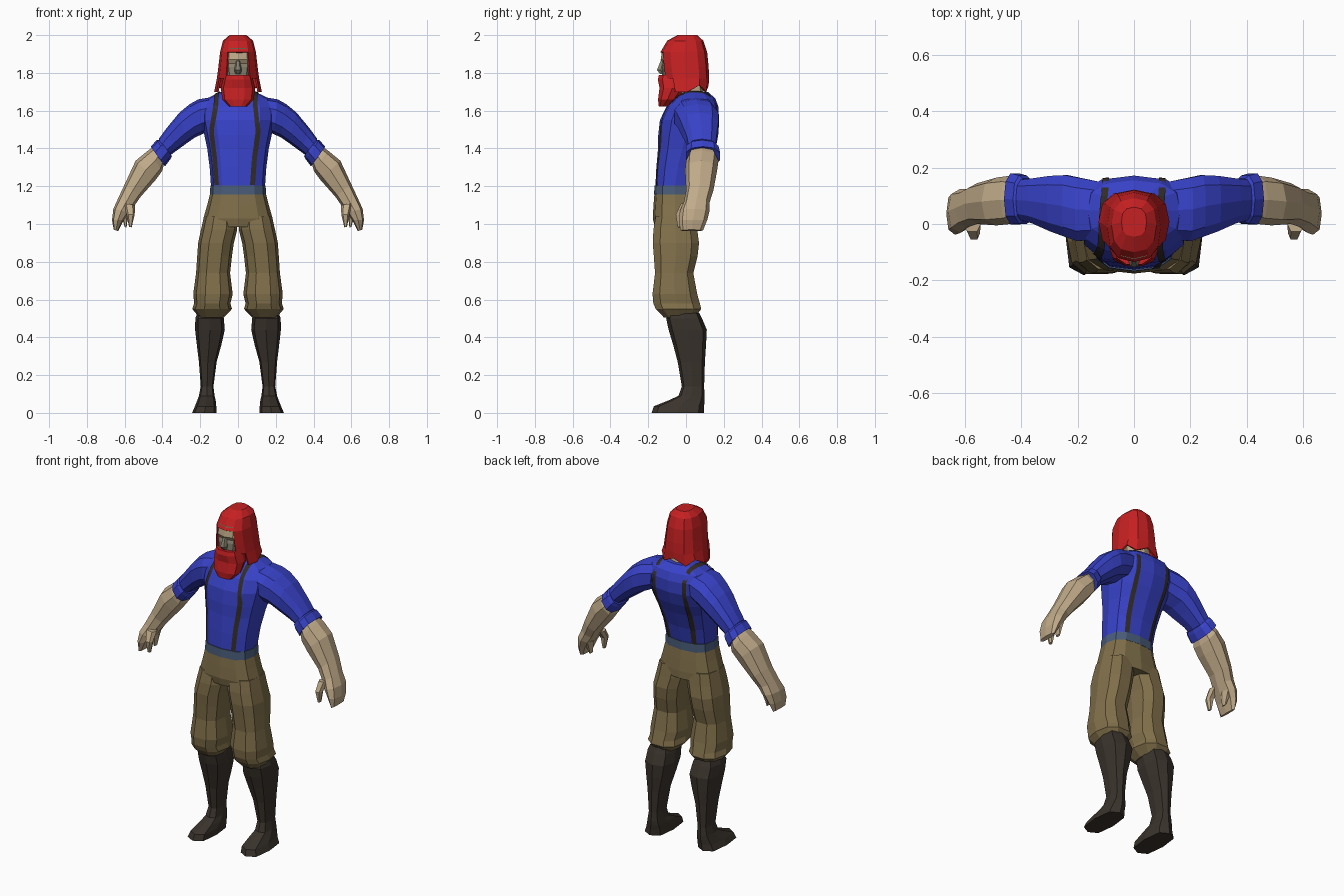
import bpy, bmesh, math
from mathutils import Vector
from mathutils.bvhtree import BVHTree


def material(name, r, g, b):
    m = bpy.data.materials.new(name)
    m.diffuse_color = [(c / 255 / 12.92 if c < 10 else ((c / 255 + 0.055) / 1.055) ** 2.4)
                       for c in (r, g, b)] + [1]
    return m


SKIN = material("skin", 192, 170, 137)
EYE = material("shaded_eye", 136, 130, 110)
RED = material("red_hair", 198, 32, 34)
BLUE = material("blue_shirt", 56, 66, 200)
BELT = material("slate_belt", 74, 92, 122)
PANTS = material("brown_cloth", 128, 111, 74)
BOOT = material("dark_boot", 58, 51, 44)
STRAP = material("dark_strap", 50, 44, 40)


def finish(name, bm, mats, mirror=False):
    me = bpy.data.meshes.new(name)
    bm.to_mesh(me)
    ob = bpy.data.objects.new(name, me)
    bpy.context.collection.objects.link(ob)
    for m in mats:
        me.materials.append(m)
    if mirror:
        mod = ob.modifiers.new("mirror", "MIRROR")
        mod.use_mirror_merge = False
    return ob


def loft_bm(rings, n, e=0.8, cap_end=True):
    """Rings are (ax, az, bx, bz, y0, y1): outer point, inner point, depth range."""
    bm = bmesh.new()
    loops = []
    for ax, az, bx, bz, y0, y1 in rings:
        c = Vector((ax + bx, y0 + y1, az + bz)) / 2
        u = Vector((ax - bx, 0, az - bz)) / 2
        v = Vector((0, (y1 - y0) / 2, 0))
        loop = []
        for k in range(n):
            t = 2 * math.pi * k / n
            cs, sn = (math.copysign(abs(f) ** e, f) for f in (math.cos(t), math.sin(t)))
            loop.append(bm.verts.new(c + u * cs + v * sn))
        loops.append(loop)
    for p, q in zip(loops, loops[1:]):
        for k in range(n):
            bm.faces.new((p[k], p[(k + 1) % n], q[(k + 1) % n], q[k]))
    bm.faces.new(loops[0])
    end = bm.faces.new(loops[-1])
    bmesh.ops.recalc_face_normals(bm, faces=bm.faces)
    if not cap_end:
        bm.faces.remove(end)
    return bm, loops


def limb(name, mat, rings, n=8, e=0.8):
    return finish(name, loft_bm(rings, n, e)[0], [mat], True)


def level(rows):
    """Centred horizontal rings from (z, half_width, y0, y1)."""
    return [(w, z, -w, z, y0, y1) for z, w, y0, y1 in rows]


def upright(rows):
    """Horizontal limb rings from (z, inner_x, outer_x, y0, y1)."""
    return [(o, z, i, z, y0, y1) for z, i, o, y0, y1 in rows]


# Shirt body
torso, _ = loft_bm(level([
    (1.20, .143, -.162, .045), (1.30, .150, -.157, .07), (1.40, .163, -.148, .11),
    (1.47, .178, -.147, .145), (1.55, .195, -.138, .172), (1.62, .195, -.105, .172),
    (1.665, .165, -.06, .155), (1.70, .09, -.015, .115)]), 12, 0.75)
finish("shirt_body", torso, [BLUE])

# Suspenders laid on the shirt: front, over the shoulder, back
tree = BVHTree.FromBMesh(torso)


def suspender(name, path_x):
    stations = [((0, -1), 1.205 + .42 * i / 14) for i in range(15)]
    stations += [((1, 0), -.06 + .18 * i / 8) for i in range(9)]
    stations += [((0, 1), 1.625 - .42 * i / 14) for i in range(15)]
    bm = bmesh.new()
    prev = None
    for i, ((top, side), s) in enumerate(stations):
        f = i / (len(stations) - 1) * (len(path_x) - 1)
        j = min(int(f), len(path_x) - 2)
        x = path_x[j] + (path_x[j + 1] - path_x[j]) * (f - j)
        pair = []
        for dx in (-.012, .012):
            start = Vector((x + dx, s, 3)) if top else Vector((x + dx, side * 2, s))
            aim = Vector((0, 0, -1)) if top else Vector((0, -side, 0))
            hit, normal, _, _ = tree.ray_cast(start, aim)
            pair.append(bm.verts.new(hit + normal * .005))
        if prev:
            bm.faces.new((prev[0], prev[1], pair[1], pair[0]))
        prev = pair
    finish(name, bm, [STRAP])


suspender("left_suspender", [.075, .085, .105, .09, .09, .10, .10, .09, .08])
suspender("right_suspender", [-.11, -.12, -.138, -.115, -.11, -.10, -.10, -.09, -.08])

# Sleeves and rolled cuffs
limb("sleeve", BLUE, [
    (.12, 1.675, .14, 1.50, -.06, .155), (.21, 1.66, .19, 1.475, -.065, .17),
    (.255, 1.635, .225, 1.46, -.05, .178), (.31, 1.59, .275, 1.425, -.03, .175),
    (.38, 1.505, .33, 1.385, 0, .165), (.42, 1.45, .37, 1.355, .01, .16)], 10)
limb("sleeve_cuff", BLUE, [
    (.415, 1.445, .35, 1.36, .005, .165), (.43, 1.445, .36, 1.34, -.003, .176),
    (.462, 1.41, .387, 1.305, -.005, .184), (.45, 1.40, .40, 1.325, .01, .16)], 10)

# Forearms, hands and thumbs
limb("forearm_and_hand", SKIN, [
    (.43, 1.42, .385, 1.34, .02, .15), (.475, 1.39, .402, 1.28, 0, .172),
    (.542, 1.335, .435, 1.235, -.005, .165), (.60, 1.21, .515, 1.145, 0, .145),
    (.635, 1.135, .55, 1.095, -.012, .125), (.66, 1.08, .575, 1.06, -.032, .125),
    (.667, 1.02, .605, 1.02, -.038, .112), (.658, .97, .635, .962, -.03, .09)])
limb("thumb", SKIN, [
    (.605, 1.11, .545, 1.10, -.03, .03), (.59, 1.05, .547, 1.05, -.057, -.01),
    (.577, .985, .563, .982, -.045, -.02)], 6)
limb("finger", SKIN, [
    (.63, 1.07, .575, 1.06, .03, .11), (.61, 1.02, .585, 1.02, .04, .09),
    (.60, .985, .59, .98, .045, .075)], 6)

# Belt, hips and baggy trouser legs
finish("belt", loft_bm(level([(1.155, .149, -.169, .05), (1.205, .146, -.167, .05)]),
                       12, 0.75)[0], [BELT])
finish("trouser_hips", loft_bm(level([
    (1.16, .148, -.167, .048), (1.10, .163, -.172, .055), (1.03, .183, -.176, .062),
    (.985, .185, -.165, .062)]), 12, 0.75)[0], [PANTS])
limb("trouser_leg", PANTS, upright([
    (1.04, .005, .180, -.165, .055), (.97, .004, .196, -.177, .064),
    (.90, .022, .211, -.181, .074), (.83, .032, .216, -.175, .066),
    (.74, .042, .222, -.168, .043), (.63, .028, .237, -.182, .064),
    (.58, .040, .232, -.178, .078), (.55, .032, .242, -.165, .086),
    (.505, .075, .205, -.12, .05)]), 10)

# Boots
limb("boot", BOOT, upright([
    (.53, .085, .215, -.09, .07), (.50, .075, .226, -.105, .085),
    (.44, .070, .227, -.092, .11), (.36, .088, .218, -.068, .106),
    (.27, .113, .207, -.044, .10), (.14, .130, .197, -.022, .096),
    (.09, .124, .207, -.04, .098), (.065, .118, .216, -.095, .098),
    (.035, .115, .228, -.17, .096), (0, .113, .243, -.182, .094)]), 8, 0.65)

# Neck and head, with shaded skin around the eyes
finish("neck", loft_bm(level([(1.66, .075, -.03, .10), (1.78, .065, -.05, .08)]), 8)[0], [SKIN])
head, _ = loft_bm(level([
    (1.74, .05, -.11, .07), (1.79, .078, -.128, .09), (1.832, .086, -.128, .10),
    (1.85, .086, -.122, .10), (1.87, .086, -.134, .10), (1.93, .08, -.125, .09),
    (1.96, .05, -.07, .06)]), 12)
for f in head.faces:
    c = f.calc_center_median()
    f.material_index = int(1.78 < c.z < 1.858 and c.y < -.05)
finish("head", head, [SKIN, EYE])
finish("nose", loft_bm(level([
    (1.865, .010, -.135, -.11), (1.815, .020, -.156, -.11), (1.795, .014, -.14, -.11)]),
    6)[0], [EYE])

# Long hair, open around the face, with a ragged hem
hair, loops = loft_bm(level([
    (2.0, .045, -.045, .06), (1.97, .08, -.10, .092), (1.91, .095, -.135, .112),
    (1.83, .104, -.130, .12), (1.77, .112, -.120, .122), (1.70, .126, -.105, .12)]),
    12, 0.8, False)
doomed = []
for f in hair.faces:
    c = f.calc_center_median()
    if (c.z < 1.9 and c.y < 0 and abs(c.x) < .05) or (c.z < 1.77 and c.y < -.06):
        doomed.append(f)
for k, v in enumerate(loops[-1]):
    v.co.z += .035 * (k % 2) if k not in (7, 11) else 0
bmesh.ops.delete(hair, geom=doomed, context="FACES")
ob = finish("hair", hair, [RED])
ob.modifiers.new("thickness", "SOLIDIFY").thickness = .01

# Beard and moustache
finish("beard", loft_bm(level([
    (1.79, .072, -.146, 0), (1.765, .080, -.152, .01), (1.72, .091, -.143, 0),
    (1.66, .083, -.150, -.045), (1.622, .045, -.145, -.10)]), 10)[0], [RED])
